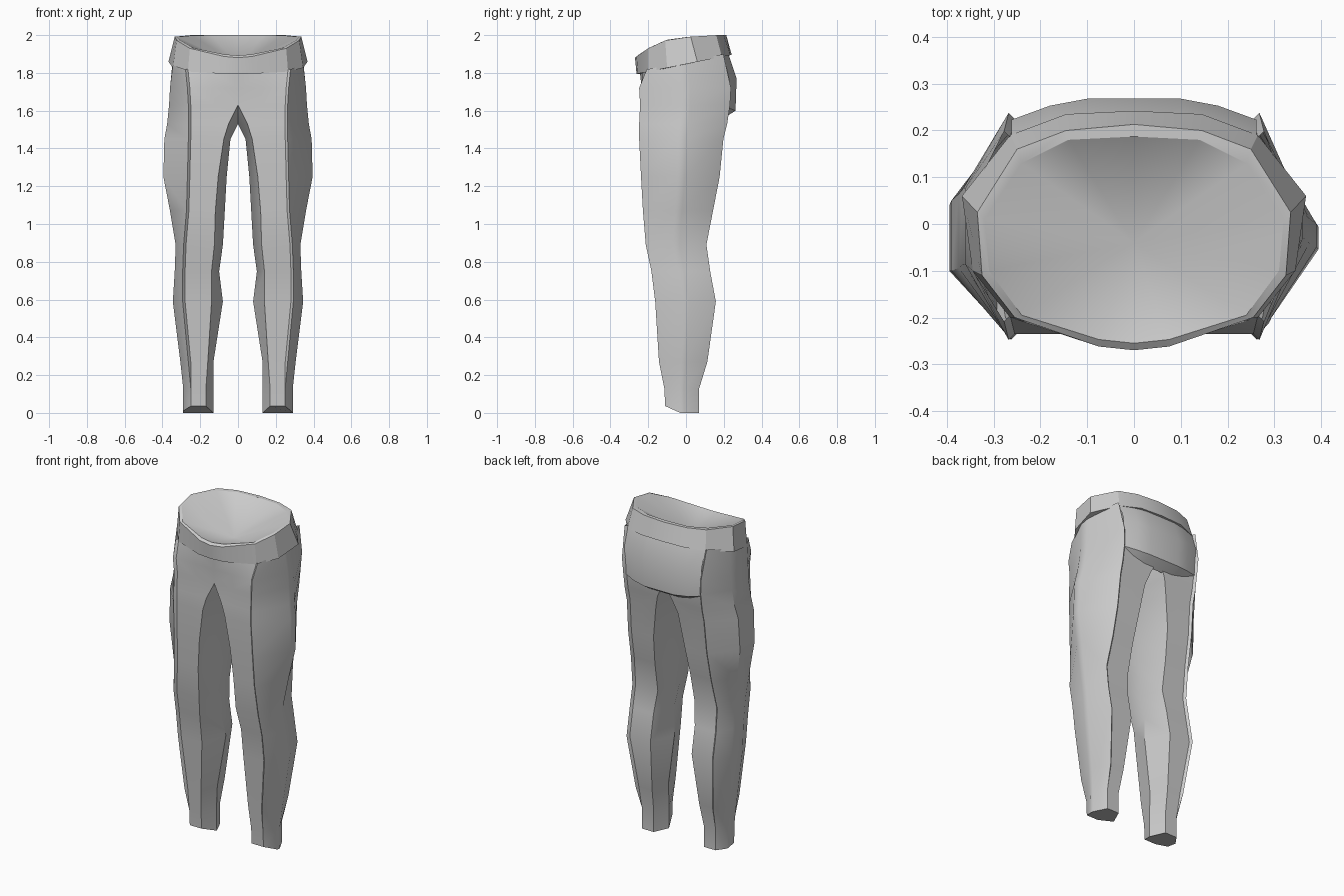
import bpy, bmesh, math

if "Cube" in bpy.data.objects:
    bpy.data.objects.remove(bpy.data.objects["Cube"])

grey = bpy.data.materials.new("grey_cloth")
grey.use_nodes = True
COLOR = (0.6, 0.6, 0.6, 1)
grey.diffuse_color = COLOR
grey.node_tree.nodes["Principled BSDF"].inputs["Base Color"].default_value = COLOR


def finish(bm, name, angle):
    bmesh.ops.recalc_face_normals(bm, faces=bm.faces)
    mesh = bpy.data.meshes.new(name)
    bm.to_mesh(mesh)
    bm.free()
    obj = bpy.data.objects.new(name, mesh)
    bpy.context.collection.objects.link(obj)
    mesh.materials.append(grey)
    bpy.ops.object.select_all(action='DESELECT')
    obj.select_set(True)
    bpy.context.view_layer.objects.active = obj
    bpy.ops.object.shade_smooth_by_angle(angle=math.radians(angle))
    return obj


def loft(bm, rings, closed=True):
    """Join rows of points with quads and return the rows of vertices."""
    rows = [[bm.verts.new(p) for p in ring] for ring in rings]
    n = len(rows[0])
    for a, b in zip(rows, rows[1:]):
        for i in range(n if closed else n - 1):
            j = (i + 1) % n
            bm.faces.new((a[i], a[j], b[j], b[i]))
    return rows


def leg_ring(side, spread, z, inner, front_in, front_out, outer, front, back):
    """Cross-section of one leg, with raised edges on the side panel."""
    mid = (front + back) / 2
    d = spread * (back - front)
    step = 0.013 if z > 0.2 else 0
    curve = 0.05 if z > 1.8 else 0
    half = (front_in + front_out) / 2 + curve / 2
    f, b = front + curve, back - curve / 2
    pts = [(inner, mid), (front_in, front), (half, front + curve / 4),
           (front_out, f), (front_out + step, f - step),
           (outer, mid - d), (outer, mid + d),
           (front_out + step, b + step), (front_out, b),
           (half, back), (front_in, back)]
    ring = []
    for x, y in pts:
        h = z
        if z > 1.8:
            h += 0.2 * y                       # waist slopes to the front
        elif z == 0:
            h += max(0, -0.03 - y) * 0.45      # hem lifts over the foot
        ring.append((side * x, y, h))
    return ring


# Legs: height, inner x, front panel x range, outer x, front y, back y
LEG = [
    (0, .13, .17, .25, .29, -.11, .07),
    (.13, .13, .17, .25, .29, -.115, .07),
    (.27, .13, .16, .25, .305, -.13, .1),
    (.59, .08, .14, .28, .345, -.15, .145),
    (.75, .1, .14, .28, .335, -.17, .115),
    (.89, .08, .125, .275, .33, -.2, .095),
    (1.07, .07, .12, .26, .36, -.215, .13),
    (1.25, .06, .105, .255, .395, -.225, .165),
    (1.45, .04, .075, .25, .39, -.235, .185),
    (1.53, 0, .05, .25, .375, -.235, .205),
    (1.63, 0, 0, .25, .365, -.23, .22),
    (1.72, 0, 0, .255, .36, -.235, .225),
    (1.86, 0, 0, .265, .345, -.245, .21),
]
bm = bmesh.new()
for side, spread in ((1, 0.06), (-1, 0.18)):
    rows = loft(bm, [leg_ring(side, spread, *r) for r in LEG])
    bm.faces.new(rows[0])
bmesh.ops.remove_doubles(bm, verts=bm.verts, dist=0.0005)
hidden = [f for f in bm.faces if all(abs(v.co.x) < 0.001 for v in f.verts)]
bmesh.ops.delete(bm, geom=hidden, context='FACES')
finish(bm, "trouser_legs", 35)


def oval(half):
    """Complete a half outline by mirroring it across x."""
    return half + [(-x, y) for x, y in half[-2:0:-1]]


def top_z(y):
    if y < 0:
        return 1.99 - 1.5 * y * y
    return 1.99 + min(y, 0.17) * 0.06


def low_z(y):
    return 1.847 + 0.2 * y


# Waistband with a shallow closed lining
rim = oval([(0, -.27), (.075, -.262), (.255, -.2), (.325, -.11),
            (.335, .025), (.25, .16), (.145, .2), (0, .213)])
lip = oval([(0, -.255), (.075, -.247), (.24, -.195), (.31, -.1),
            (.32, .01), (.24, .13), (.14, .18), (0, .187)])
skirt = oval([(0, -.262), (.09, -.255), (.265, -.2), (.345, -.1),
              (.368, .06), (.265, .19), (.145, .235), (0, .242)])
bm = bmesh.new()
rows = loft(bm, [
    [(x * .88, y * .85, low_z(y)) for x, y in skirt],
    [(x, y, low_z(y)) for x, y in skirt],
    [(x, y, top_z(y)) for x, y in rim],
    [(x, y, top_z(y)) for x, y in lip],
])
apex = bm.verts.new((0, -.04, 1.84))
for a, b in zip(rows[-1], rows[-1][1:] + rows[-1][:1]):
    bm.faces.new((a, b, apex))
finish(bm, "waistband", 28)

# Seat panel hanging over the backs of the legs
ACROSS = [(-.262, .045), (-.18, .015), (-.1, 0), (.1, 0), (.18, .015), (.262, .045)]
DOWN = [(1.9, .225), (1.77, .268), (1.6, .262), (1.56, .2)]
bm = bmesh.new()
loft(bm, [[(x, y - drop, z + drop * .4) for x, drop in ACROSS] for z, y in DOWN], False)
seat = finish(bm, "seat_panel", 30)
